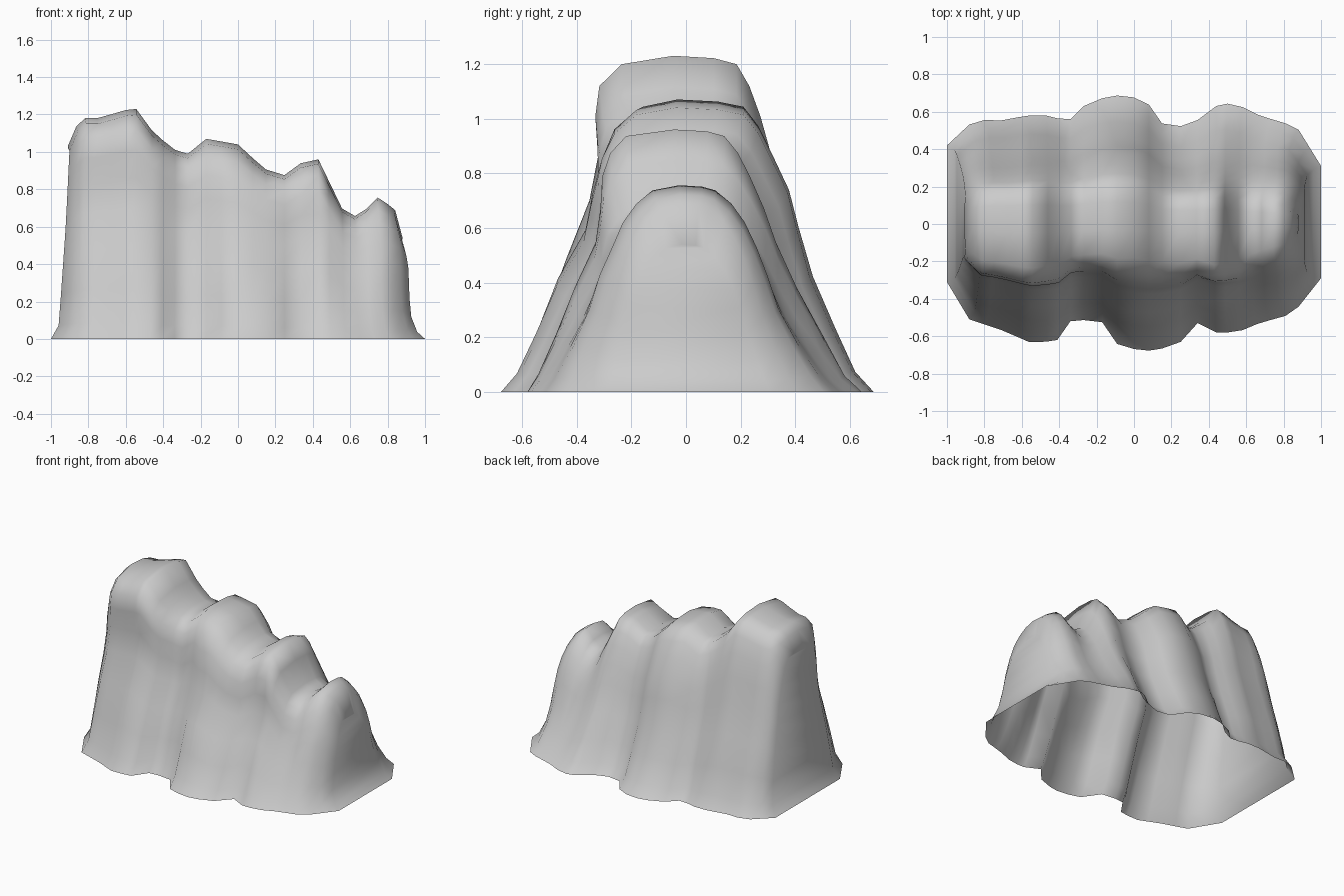
import bpy, bmesh

if "Cube" in bpy.data.objects:
    bpy.data.objects.remove(bpy.data.objects["Cube"])

def lerp(table, t):
    """Piecewise linear lookup in a list of (t, value)."""
    if t <= table[0][0]:
        return table[0][1]
    for (a, va), (b, vb) in zip(table, table[1:]):
        if t <= b:
            return va + (vb - va) * (t - a) / (b - a)
    return table[-1][1]

# Ground outline, front and back halves (x, y)
front = [(-1, -.31), (-.88, -.51), (-.7, -.57), (-.54, -.64), (-.41, -.62), (-.34, -.52),
         (-.23, -.51), (-.15, -.53), (-.08, -.66), (.11, -.68), (.25, -.63), (.34, -.53),
         (.44, -.58), (.55, -.58), (.67, -.53), (.85, -.48), (1, -.29)]
back = [(-1, .42), (-.85, .56), (-.73, .55), (-.57, .58), (-.44, .58), (-.36, .54),
        (-.26, .64), (-.12, .69), (.06, .67), (.14, .54), (.22, .52), (.32, .53),
        (.39, .62), (.53, .65), (.67, .58), (.87, .52), (1, .31)]
# Four descending humps along the ridge (x, z)
ridge = [(-.91, 1.03), (-.87, 1.13), (-.82, 1.18), (-.72, 1.18), (-.64, 1.22), (-.54, 1.23),
         (-.45, 1.1), (-.31, .99), (-.26, .99), (-.17, 1.07), (0, 1.04), (.14, .91),
         (.24, .87), (.35, .95), (.43, .96), (.56, .69), (.64, .65), (.75, .76),
         (.84, .69), (.88, .54)]
# Wall taper of each hump and valley: share of the ground half width per height fraction
levels = [0, .07, .22, .4, .57, .7, .82, .91, .975]
centres = [-.6, 0, .45, .8]
front_taper = [[1, .92, .82, .69, .56, .51, .53, .51, .38],
               [1, .91, .81, .70, .55, .51, .46, .39, .27],
               [1, .93, .82, .70, .57, .54, .53, .48, .38],
               [1, .94, .84, .72, .64, .55, .47, .37, .25]]
back_taper = [[1, .91, .83, .71, .6, .54, .47, .4, .32],
              [1, .90, .79, .67, .60, .55, .46, .39, .31],
              [1, .90, .79, .64, .52, .45, .37, .3, .22],
              [1, .91, .77, .63, .55, .48, .4, .31, .2]]
# Ends lean inward
shrink_left = [(0, 0), (.06, .04), (.25, .055), (.6, .08), (1, .1)]
shrink_right = [(0, 0), (.06, .04), (.25, .08), (.75, .09), (.9, .11), (1, .13)]

stations = [-1, -.94, -.88, -.8, -.71, -.62, -.56, -.47, -.41, -.34, -.27, -.17, -.09, 0, .08,
            .15, .25, .34, .44, .5, .58, .66, .73, .81, .88, .94, 1]

def arch(xb):
    """One cross-section: up the front, over the ridge, down the back."""
    end = max(0, (abs(xb) - .85) / .15)
    shrink = shrink_left if xb < 0 else shrink_right
    top_x = xb * (1 - (.09 if xb < 0 else .12) * xb * xb)
    zt = lerp(ridge, top_x)
    sides = []
    for outline, taper in ((front, front_taper), (back, back_taper)):
        pts = []
        for k, f in enumerate(levels):
            p = lerp([(c, t[k]) for c, t in zip(centres, taper)], xb)
            p += (1 - p) * .3 * end * (1 - f * f)
            pts.append((xb * (1 - lerp(shrink, f) * xb * xb), lerp(outline, xb) * p, f * zt))
        sides.append(pts)
    # the crown falls slightly towards the back
    f0, b0 = sides[0][-1], sides[1][-1]
    crown = [(top_x, f0[1] * .2, zt), (top_x, b0[1] * .55, zt * .993)]
    return sides[0] + crown + sides[1][::-1]

bm = bmesh.new()
rows = [[bm.verts.new(p) for p in arch(x)] for x in stations]
n, m = len(rows[0]), len(levels)
for a, b in zip(rows, rows[1:]):
    for j in range(n - 1):
        bm.faces.new((a[j], b[j], b[j + 1], a[j + 1]))

# End walls: bridge front and back of the first and last arch, base left open
for row in (rows[0], rows[-1]):
    for j in range(m - 1):
        bm.faces.new((row[j], row[n - 1 - j], row[n - 2 - j], row[j + 1]))
    bm.faces.new((row[m - 1], row[m + 2], row[m + 1], row[m]))
bmesh.ops.recalc_face_normals(bm, faces=bm.faces)

mesh = bpy.data.meshes.new("rock")
bm.to_mesh(mesh)
bm.free()
rock = bpy.data.objects.new("rock", mesh)
bpy.context.collection.objects.link(rock)
for poly in mesh.polygons:
    poly.use_smooth = True
